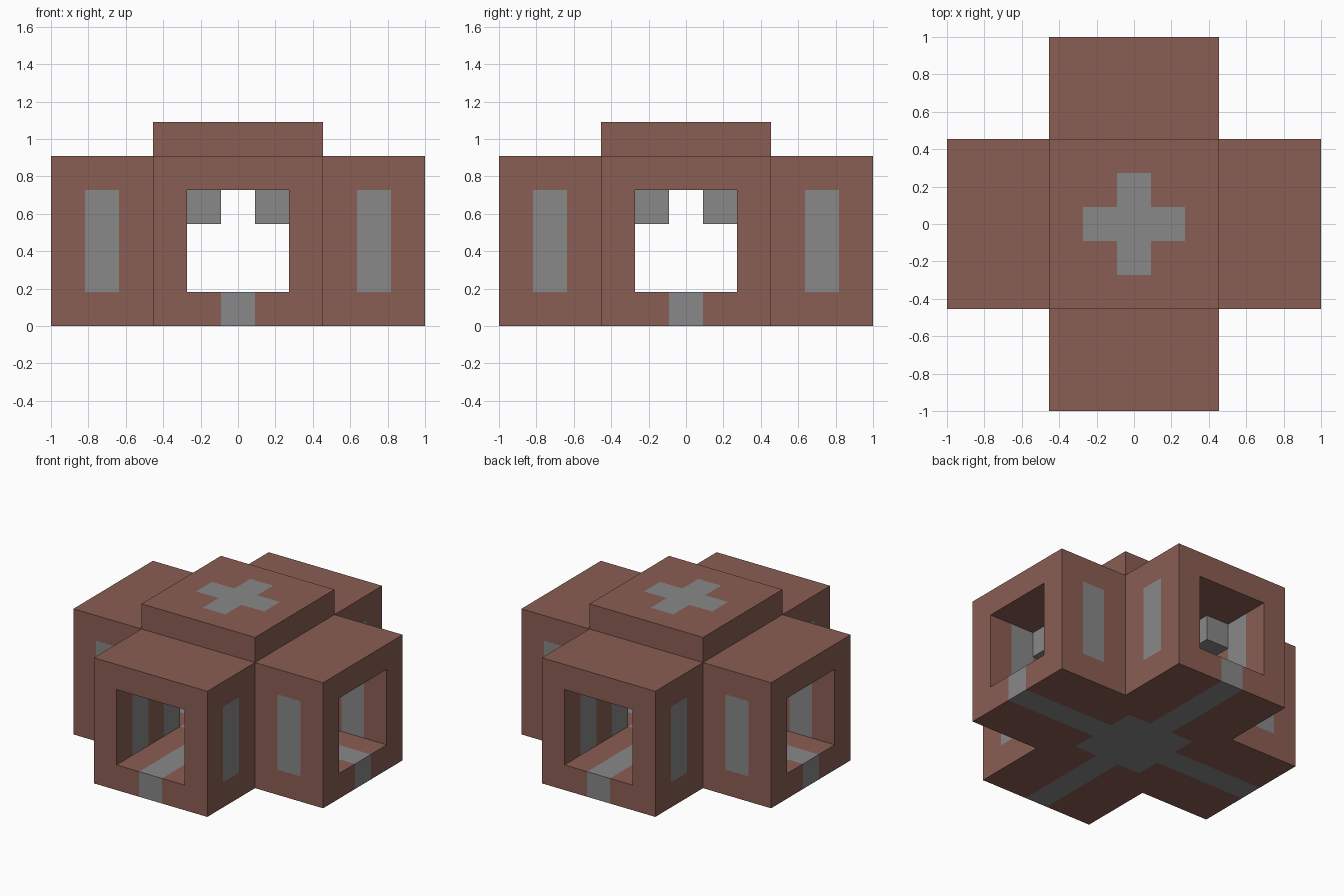
import bpy
import bmesh
from mathutils import Vector

old = bpy.data.objects.get("Cube")
if old:
    bpy.data.objects.remove(old, do_unlink=True)

U = 2 / 11  # one building block


def material(name, colour):
    mat = bpy.data.materials.new(name)
    mat.use_nodes = True
    mat.diffuse_color = (*colour, 1)
    node = next(n for n in mat.node_tree.nodes if n.type == 'BSDF_PRINCIPLED')
    node.inputs["Base Color"].default_value = (*colour, 1)
    return mat


brick = material("brick_brown", (0.254, 0.112, 0.087))
stone = material("stone_grey", (0.246, 0.246, 0.246))
BROWN, GREY, AIR = 0, 1, None
cells = {}


def fill(xs, ys, zs, kind):
    """Fill (or hollow out) an inclusive range of blocks."""
    for x in range(xs[0], xs[1] + 1):
        for y in range(ys[0], ys[1] + 1):
            for z in range(zs[0], zs[1] + 1):
                cells[x, y, z] = kind


def fill_axes(along, across, zs, kind):
    """Fill the same range along both horizontal axes."""
    fill(along, across, zs, kind)
    fill(across, along, zs, kind)


# Crossed arms and the raised centre
fill_axes((-5, 5), (-2, 2), (0, 4), BROWN)
fill((-2, 2), (-2, 2), (5, 5), BROWN)

# Passages through the arms and the taller central room
fill_axes((-5, 5), (-1, 1), (1, 3), AIR)
fill((-1, 1), (-1, 1), (1, 4), AIR)

# Floor stripes, central floor slab and roof cross
fill_axes((-5, 5), (0, 0), (0, 0), GREY)
fill((-1, 1), (-1, 1), (0, 0), GREY)
fill_axes((-1, 1), (0, 0), (5, 5), GREY)

# Window panels in the arm walls and columns at the room corners
for side in (-2, 2):
    for at in (-4, 4):
        fill_axes((at, at), (side, side), (1, 3), GREY)
    for other in (-2, 2):
        fill((side, side), (other, other), (1, 3), GREY)


def block_mesh(name, blocks):
    """One watertight mesh made of the exposed block sides."""
    bm = bmesh.new()
    verts = {}

    def vert(p):
        key = tuple(round(c * 2) for c in p)
        if key not in verts:
            verts[key] = bm.verts.new(p * U)
        return verts[key]

    axes = (Vector((1, 0, 0)), Vector((0, 1, 0)), Vector((0, 0, 1)))
    for cell, kind in blocks.items():
        if kind is AIR:
            continue
        centre = Vector(cell) + axes[2] / 2
        for i in range(3):
            for sign in (-1, 1):
                n = axes[i] * sign
                if blocks.get(tuple(int(c) for c in Vector(cell) + n)) is not AIR:
                    continue
                a, b = axes[(i + 1) % 3] / 2, axes[(i + 2) % 3] / 2 * sign
                mid = centre + n / 2
                face = bm.faces.new([vert(mid + p) for p in (-a - b, a - b, a + b, b - a)])
                face.material_index = kind
    mesh = bpy.data.meshes.new(name)
    bm.to_mesh(mesh)
    bm.free()
    mesh.materials.append(brick)
    mesh.materials.append(stone)
    obj = bpy.data.objects.new(name, mesh)
    bpy.context.collection.objects.link(obj)


block_mesh("building_shell", cells)

# Brackets in the upper corners of each passage
for label, end in (("front", (0, -3)), ("back", (0, 3)), ("left", (3, 0)), ("right", (-3, 0))):
    pair = {}
    for s in (-1, 1):
        x, y = (s, end[1]) if end[0] == 0 else (end[0], s)
        pair[x, y, 3] = GREY
    block_mesh(label + "_passage_brackets", pair)
